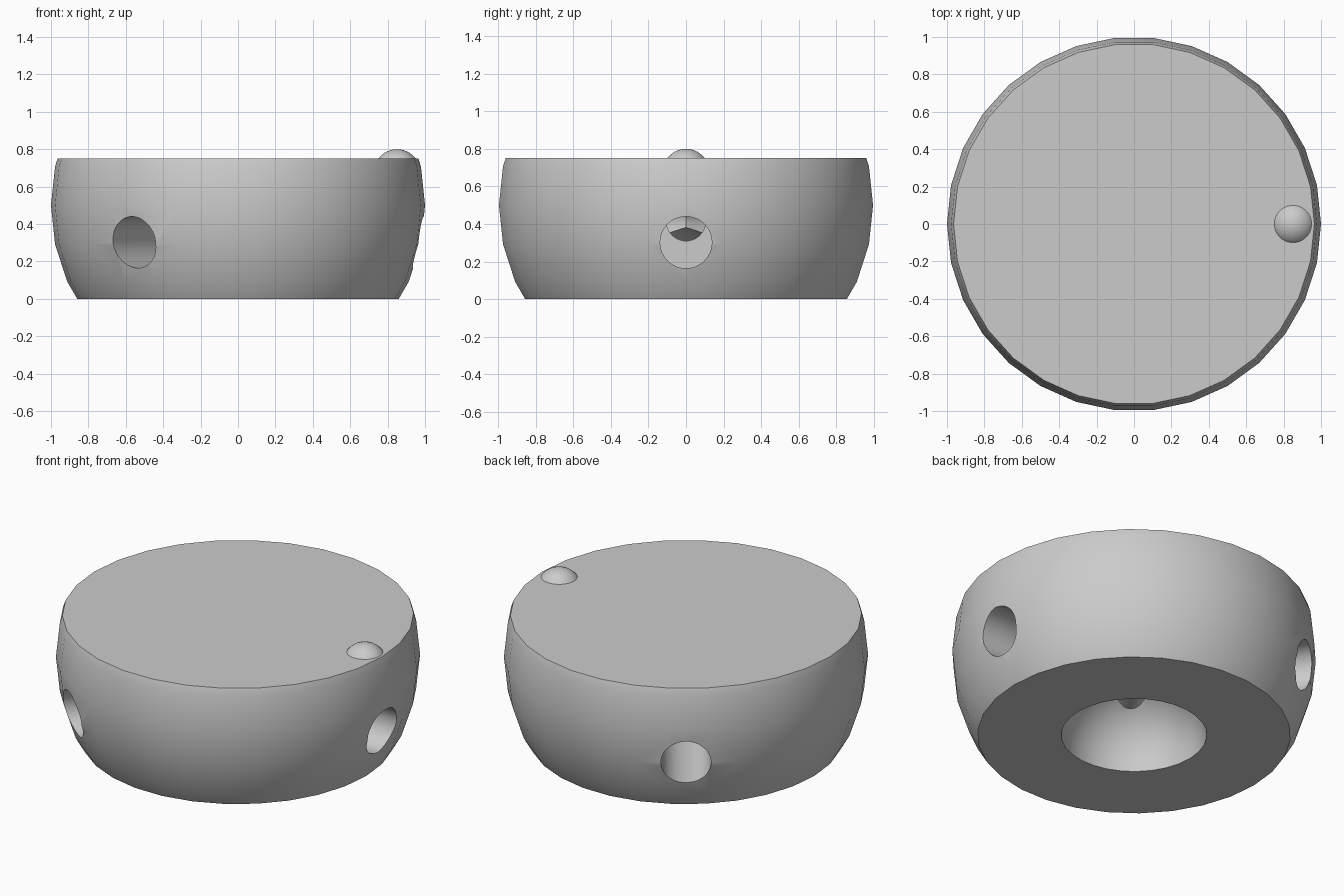
import bpy, bmesh
from math import radians, sin, cos, sqrt
from mathutils import Matrix, Vector

SEGMENTS = 30

if "Cube" in bpy.data.objects:
    bpy.data.objects.remove(bpy.data.objects["Cube"], do_unlink=True)

grey = bpy.data.materials.new("plain grey")
grey.use_nodes = True
colour = (0.6, 0.6, 0.6, 1)
grey.diffuse_color = colour
grey.node_tree.nodes["Principled BSDF"].inputs["Base Color"].default_value = colour


def make_object(name, bm):
    bmesh.ops.recalc_face_normals(bm, faces=bm.faces)
    mesh = bpy.data.meshes.new(name)
    bm.to_mesh(mesh)
    bm.free()
    mesh.materials.append(grey)
    obj = bpy.data.objects.new(name, mesh)
    bpy.context.collection.objects.link(obj)
    return obj


def ball(name, radius, centre, low=None, high=None):
    """Faceted ball with a ring on its equator, cut flat at low and high."""
    bm = bmesh.new()
    step = 360 / SEGMENTS
    rings = []
    for i in range(-7, 8):
        lat = radians(i * step)
        ring = []
        for k in range(SEGMENTS):
            a = radians(k * step)
            ring.append(bm.verts.new((radius * cos(lat) * cos(a),
                                      radius * cos(lat) * sin(a),
                                      radius * sin(lat))))
        rings.append(ring)
    for a, b in zip(rings, rings[1:]):
        for k in range(SEGMENTS):
            n = (k + 1) % SEGMENTS
            bm.faces.new((a[k], a[n], b[n], b[k]))
    bm.faces.new(rings[0])
    bm.faces.new(rings[-1])
    bmesh.ops.translate(bm, verts=bm.verts, vec=centre)
    for height, direction in ((low, -1), (high, 1)):
        if height is not None:
            geom = bm.verts[:] + bm.edges[:] + bm.faces[:]
            cut = bmesh.ops.bisect_plane(bm, geom=geom, plane_co=(0, 0, height),
                                         plane_no=(0, 0, direction), clear_outer=True)
            edges = [e for e in cut["geom_cut"] if isinstance(e, bmesh.types.BMEdge)]
            bmesh.ops.contextual_create(bm, geom=edges)
    return make_object(name, bm)


def radial_cutter(name, radius, height, start, end, azimuth):
    """Level cylinder pointing away from the vertical axis."""
    bm = bmesh.new()
    bmesh.ops.create_cone(bm, cap_ends=True, segments=SEGMENTS, radius1=radius,
                          radius2=radius, depth=end - start)
    place = (Matrix.Rotation(radians(azimuth), 4, "Z")
             @ Matrix.Translation(Vector(((start + end) / 2, 0, height)))
             @ Matrix.Rotation(radians(90), 4, "Y"))
    bmesh.ops.transform(bm, matrix=place, verts=bm.verts)
    return make_object(name, bm)


def carve(target, cutter):
    cutter.hide_render = True
    bpy.context.view_layer.objects.active = target
    mod = target.modifiers.new("carve", "BOOLEAN")
    mod.operation = "DIFFERENCE"
    mod.solver = "EXACT"
    mod.object = cutter
    bpy.ops.object.modifier_apply(modifier=mod.name)
    bpy.data.objects.remove(cutter, do_unlink=True)


def smooth(obj):
    bpy.ops.object.select_all(action="DESELECT")
    obj.select_set(True)
    bpy.context.view_layer.objects.active = obj
    bpy.ops.object.shade_smooth_by_angle(angle=radians(30))


# Round body, flat on top and underneath
body = ball("body", 1, (0, 0, 0.5), low=0, high=0.75)

# Domed hollow underneath
carve(body, ball("hollow_cutter", 0.4, (0, 0, 0)))

# Three side sockets, each with a narrower channel to the middle
for azimuth in (0, 125, -125):
    carve(body, radial_cutter("channel_cutter", 0.105, 0.415, 0, 0.6, azimuth))
    carve(body, radial_cutter("socket_cutter", 0.138, 0.302, 0.4, 1.2, azimuth))
smooth(body)

# Small marker bump near the rim
bump = ball("marker_bump", 0.125, (0.85, 0, 0.675), low=0.7)
smooth(bump)
